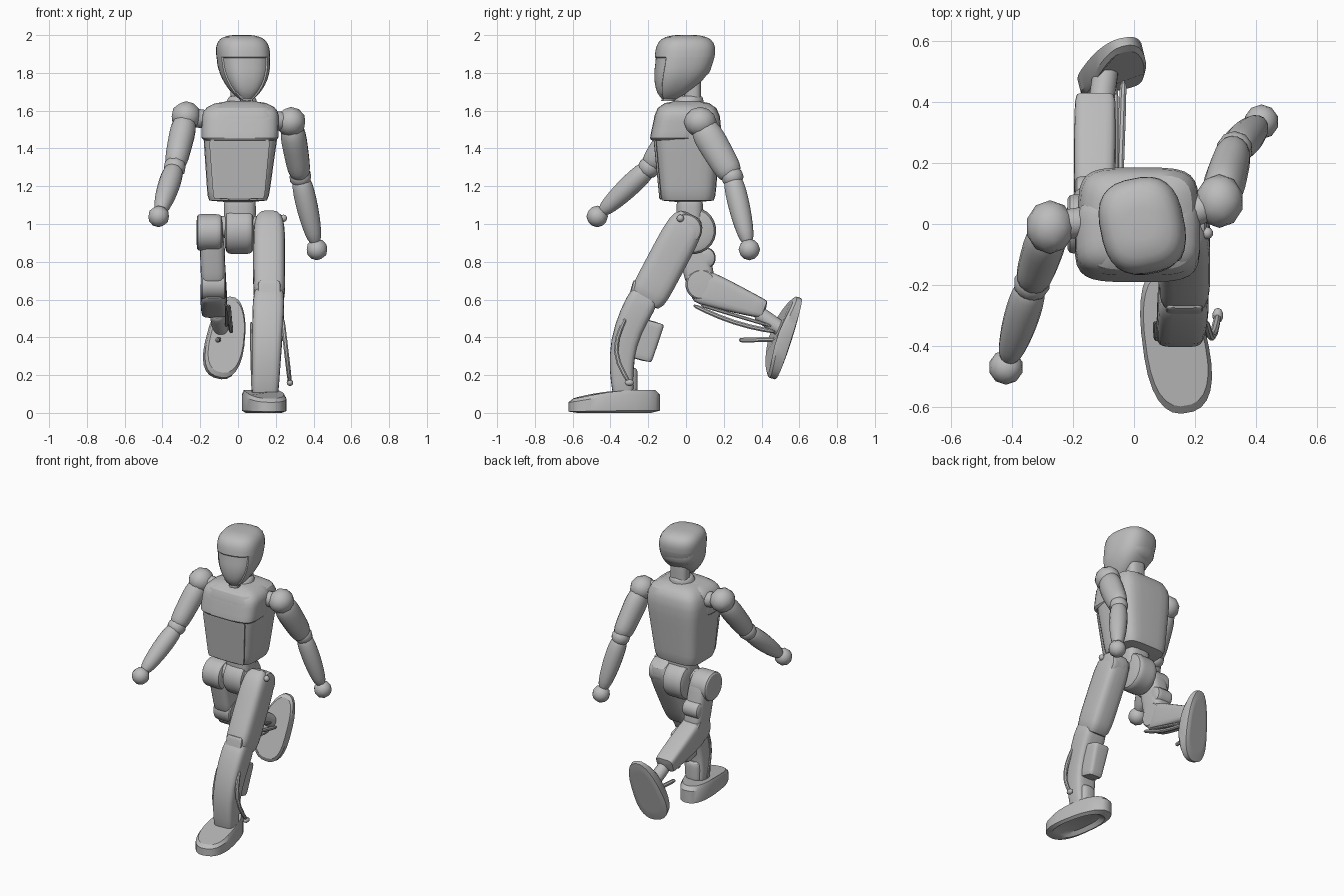
import bpy, bmesh, math
from mathutils import Vector, Matrix

if "Cube" in bpy.data.objects:
    bpy.data.objects.remove(bpy.data.objects["Cube"], do_unlink=True)

X, Y, Z = Matrix.Identity(3)
SHADE = (.5, .5, .5, 1)
grey = bpy.data.materials.new("light_grey")
grey.use_nodes = True
grey.diffuse_color = SHADE
grey.node_tree.nodes["Principled BSDF"].inputs["Base Color"].default_value = SHADE


def finish(name, bm):
    bmesh.ops.recalc_face_normals(bm, faces=bm.faces)
    mesh = bpy.data.meshes.new(name)
    bm.to_mesh(mesh)
    bm.free()
    mesh.materials.append(grey)
    ob = bpy.data.objects.new(name, mesh)
    bpy.context.collection.objects.link(ob)
    bpy.ops.object.select_all(action="DESELECT")
    ob.select_set(True)
    bpy.context.view_layer.objects.active = ob
    bpy.ops.object.shade_smooth_by_angle(angle=math.radians(32))


def skin(rings):
    """Bridge a list of point rings and close both ends."""
    bm = bmesh.new()
    rows = [[bm.verts.new(point) for point in ring] for ring in rings]
    for low, high in zip(rows, rows[1:]):
        for i in range(len(low)):
            bm.faces.new((low[i - 1], low[i], high[i], high[i - 1]))
    bm.faces.new(rows[0])
    bm.faces.new(rows[-1])
    return bm


def oval(box, sides):
    """Unit superellipse; a larger box value gives squarer corners."""
    def squared(value):
        return math.copysign(abs(value) ** (2 / box), value)
    angles = [math.tau * (i + .5) / sides for i in range(sides)]
    return [(squared(math.cos(a)), squared(math.sin(a))) for a in angles]


def solid(start, end, width, depth=None, taper=1, thin=1, bulge=0, bow=(0, 0, 0),
          box=2, base=6, tip=6, sides=16, steps=12, level=False, across=X):
    """Tapered body along a line, bowed sideways, with rounded base and tip."""
    start, end, bow = Vector(start), Vector(end), Vector(bow)
    depth = depth or width
    rings = []
    for i in range(steps + 1):
        t = .5 - .5 * math.cos(math.pi * i / steps)
        arch = math.sin(math.pi * t)
        power = base if t < .5 else tip
        ends = max(1 - abs(2 * t - 1) ** power, 0) ** (1 / power)
        size = max(ends, .3) * (1 + (taper - 1) * t + bulge * arch)
        flat = 1 + (thin - 1) * t
        centre = start.lerp(end, t) + bow * arch
        slope = end - start + bow * math.pi * math.cos(math.pi * t)
        axis = Z if level else slope.normalized()
        side = Z if abs(axis.x) > .8 else across
        side = (side - axis * side.dot(axis)).normalized()
        front = axis.cross(side)
        rings.append([centre + side * width * size * u + front * depth * size * flat * v
                      for u, v in oval(box, sides)])
    return skin(rings)


def part(name, *args, **shape):
    finish(name, solid(*args, **shape))


def ball(name, centre, radius, stretch=1):
    bm = bmesh.new()
    bmesh.ops.create_icosphere(bm, subdivisions=2, radius=radius)
    bm.transform(Matrix.Translation(centre) @ Matrix.Diagonal((1, stretch, 1, 1)))
    finish(name, bm)


def cable(name, start, end, bow=(0, 0, 0), radius=.01):
    part(name, start, end, radius, bow=bow, sides=8, steps=8)


def foot(name, heel, toe, across, heel_width, toe_width, heel_height, toe_height, arch, dish):
    heel, toe = Vector(heel), Vector(toe)
    along = (toe - heel).normalized()
    across = (across - along * across.dot(along)).normalized()
    up = along.cross(across)
    rings = []
    # Plan scale and height share, from the dished sole to the instep
    for scale, share in ((.6, dish), (.7, dish / 2), (.8, 0), (1, .1), (1, .8), (.9, 1)):
        ring = []
        for u, v in oval(box=2.5, sides=28):
            t = .5 + .5 * scale * u
            width = heel_width + (toe_width - heel_width) * t
            height = heel_height + (toe_height - heel_height) * t + arch * math.sin(math.pi * t)
            ring.append(heel.lerp(toe, t) + across * width * scale * v + up * height * share)
        rings.append(ring)
    finish(name, skin(rings))


def arm(side, socket, shoulder, elbow, fist, girth):
    socket, shoulder, elbow, fist = map(Vector, (socket, shoulder, elbow, fist))
    part(side + "_shoulder_axle", socket, shoulder, width=.05)
    ball(side + "_shoulder", shoulder, radius=.08, stretch=1.1)
    part(side + "_upper_arm", shoulder, elbow, width=.073, depth=girth, taper=.82, base=3, tip=5)
    ball(side + "_elbow", elbow, radius=.06)
    part(side + "_forearm", elbow, elbow.lerp(fist, .9), width=.054, taper=.7, bulge=.2, base=5)
    ball(side + "_fist", fist, radius=.057)


# Head, with a recessed face panel under the brow and a fuller back
BROW = 1.885
bm = solid((.045, -.1, 1.65), (.02, 0, 2), width=.112, depth=.127, taper=1.35,
           bow=(0, .03, 0), box=2.7, base=1.8, tip=3.5, sides=28, steps=18,
           level=True, across=X + Y * .2)
bmesh.ops.bisect_plane(bm, geom=bm.verts[:] + bm.edges[:] + bm.faces[:],
                       plane_co=Z * BROW, plane_no=Z)
bmesh.ops.recalc_face_normals(bm, faces=bm.faces)
face_panel = [f for f in bm.faces if f.normal.y < -.4 and f.calc_center_median().z < BROW
              and f.normal.z > -.8]
bmesh.ops.inset_region(bm, faces=face_panel, thickness=.006, depth=-.006)
finish("head", bm)
part("skull_back", (.02, .015, 1.765), (.02, .02, 1.975), width=.125, depth=.115, taper=1.08,
     box=2.6, base=3, tip=3, sides=24, level=True, across=X + Y * .2)
part("neck", (.02, .035, 1.6), (.02, .035, 1.8), width=.06, depth=.045, box=3)
part("collar", (.02, 0, 1.6), (.02, .02, 1.68), width=.1, taper=.7, level=True)

# Torso, with an overhanging chest plate and a thin front panel
part("torso", (0, .01, 1.115), (.02, .005, 1.65), width=.16, depth=.144, taper=1.35,
     box=4.5, base=16, tip=4, sides=28, level=True)
part("chest_plate", (.01, -.065, 1.44), (.015, -.02, 1.65), width=.205, depth=.13,
     box=4, base=14, tip=3, sides=28, level=True)
part("front_panel", (.005, -.135, 1.13), (.008, -.165, 1.45), width=.135, depth=.006,
     taper=1.2, box=8, base=20, tip=20, sides=28, level=True)

# Waist and hips
part("waist", (.01, .02, 1), (.01, .02, 1.14), width=.085, depth=.07, box=3.5)
part("pelvis", (-.07, .035, .965), (.085, .035, .965), width=.125, sides=24)
part("hip_axle", (-.13, 0, .985), (.15, 0, .985), width=.06)
part("right_hip", (-.22, 0, .955), (-.08, 0, .955), width=.098, base=9, sides=24)
part("left_hip", (.12, 0, .97), (.24, 0, .97), width=.085, sides=24)
ball("left_hip_knob", (.24, -.03, 1.03), radius=.02)

# Left leg, striding forward
left_knee, left_ankle = Vector((.165, -.22, .58)), Vector((.143, -.33, .09))
part("left_thigh", (.165, .03, 1.05), left_knee, width=.085, depth=.103, box=4, base=4, sides=20)
part("left_knee_plate", left_knee - Y * .07, left_knee + Vector((0, -.04, .12)),
     width=.06, depth=.02, box=5, sides=20)
part("left_shin", left_knee + Vector((0, .02, .07)), left_ankle, width=.088, depth=.088,
     taper=.8, thin=.8, bow=(0, -.06, 0), box=4.5, tip=14, sides=20)
part("left_calf_block", (.155, -.19, .49), (.155, -.245, .28), width=.06, depth=.08,
     taper=.8, box=6, base=12, tip=12, sides=20)
part("left_ankle_joint", left_ankle + Y * .02, left_ankle + Vector((0, .02, .15)),
     width=.055, box=3)
cable("left_outer_cable", (.235, -.32, .5), (.275, -.3, .16), bow=(0, -.06, 0), radius=.013)
ball("left_cable_end", (.275, -.3, .16), radius=.018, stretch=1.4)
cable("left_inner_cable", (.07, -.32, .48), (.08, -.33, .1), bow=(0, -.05, 0))
foot("left_foot", (.09, -.14, 0), (.175, -.62, 0), X, heel_width=.094, toe_width=.118,
     heel_height=.12, toe_height=.07, arch=.02, dish=.2)

# Right leg, trailing with the knee bent
right_knee, right_ankle = Vector((-.13, .08, .68)), Vector((-.127, .42, .545))
part("right_thigh", (-.14, .01, 1), right_knee, width=.066, depth=.08, box=4, sides=20)
part("right_thigh_motor", (-.195, .1, .82), (-.07, .1, .82), width=.058)
part("right_knee_joint", right_knee - X * .067, right_knee + X * .067, width=.083,
     base=10, tip=10, sides=20)
part("right_shin", right_knee - Y * .03, right_ankle, width=.066, depth=.098, thin=.5,
     bulge=.05, box=5, tip=14, sides=20)
part("right_ankle_joint", (-.11, .38, .53), (-.09, .52, .43), width=.042)
cable("right_shin_cable", (-.05, .04, .57), (-.035, .47, .43), bow=(0, 0, -.02), radius=.013)
cable("right_upper_cable", (-.06, .08, .57), (-.06, .45, .46))
cable("right_ankle_rod", (-.11, .28, .385), (-.1, .5, .39), radius=.014)
foot("right_foot", (-.035, .615, .605), (-.11, .47, .18), X + Y * .25, heel_width=.078,
     toe_width=.118, heel_height=.04, toe_height=.045, arch=.04, dish=0)

# Arms, swinging against the legs
arm("right", socket=(-.15, .01, 1.55), shoulder=(-.275, -.01, 1.57),
    elbow=(-.335, -.195, 1.3), fist=(-.42, -.47, 1.04), girth=.075)
arm("left", socket=(.17, .03, 1.55), shoulder=(.28, .075, 1.54),
    elbow=(.33, .245, 1.25), fist=(.418, .335, .865), girth=.088)
